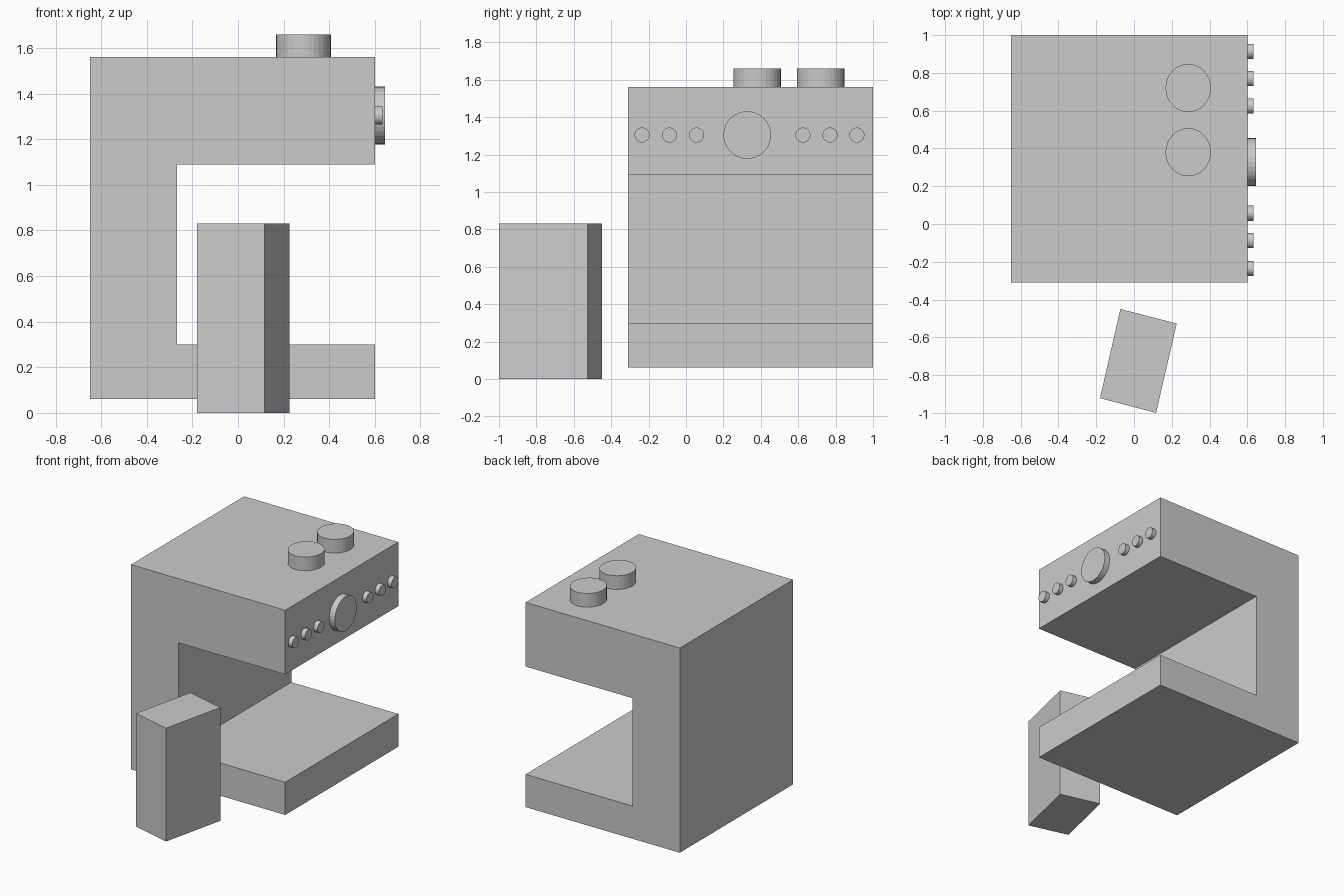
import bpy, bmesh
from math import pi
from mathutils import Matrix

if "Cube" in bpy.data.objects:
    bpy.data.objects.remove(bpy.data.objects["Cube"])


def finish(name, bm):
    bmesh.ops.recalc_face_normals(bm, faces=bm.faces)
    mesh = bpy.data.meshes.new(name)
    bm.to_mesh(mesh)
    bm.free()
    obj = bpy.data.objects.new(name, mesh)
    bpy.context.collection.objects.link(obj)
    return obj


def extrude_profile(name, points, offset):
    bm = bmesh.new()
    face = bm.faces.new([bm.verts.new(p) for p in points])
    new = bmesh.ops.extrude_face_region(bm, geom=[face], use_keep_orig=True)["geom"]
    verts = [v for v in new if isinstance(v, bmesh.types.BMVert)]
    bmesh.ops.translate(bm, verts=verts, vec=offset)
    return finish(name, bm)


def disc(name, centre, rx, ry, depth, rotation=None):
    bm = bmesh.new()
    bmesh.ops.create_cone(bm, cap_ends=True, segments=32, radius1=1, radius2=1, depth=depth)
    bm.transform(Matrix.Diagonal((rx, ry, 1, 1)))
    if rotation:
        bm.transform(rotation)
    bm.transform(Matrix.Translation(centre))
    return finish(name, bm)


# C-shaped machine body
profile = [(-0.65, 0.06), (0.6, 0.06), (0.6, 0.3), (-0.267, 0.3),
           (-0.267, 1.09), (0.6, 1.09), (0.6, 1.56), (-0.65, 1.56)]
extrude_profile("machine_body", [(x, -0.31, z) for x, z in profile], (0, 1.31, 0))

# Turned carton standing beside the body
corners = [(-0.072, -0.45), (-0.18, -0.922), (0.117, -1.0), (0.226, -0.527)]
extrude_profile("carton", [(x, y, 0) for x, y in corners], (0, 0, 0.83))

# Lids on top
for i, y in enumerate((0.38, 0.72)):
    disc(f"top_lid_{i + 1}", (0.287, y, 1.61), 0.12, 0.127, 0.1)

# Control panel: central dial with three buttons on each side
turn = Matrix.Rotation(pi / 2, 4, 'Y')
disc("control_dial", (0.6225, 0.327, 1.304), 0.127, 0.127, 0.045, turn)
for i, y in enumerate((-0.235, -0.088, 0.057, 0.625, 0.77, 0.914)):
    disc(f"button_{i + 1}", (0.6165, y, 1.304), 0.04, 0.04, 0.033, turn)
